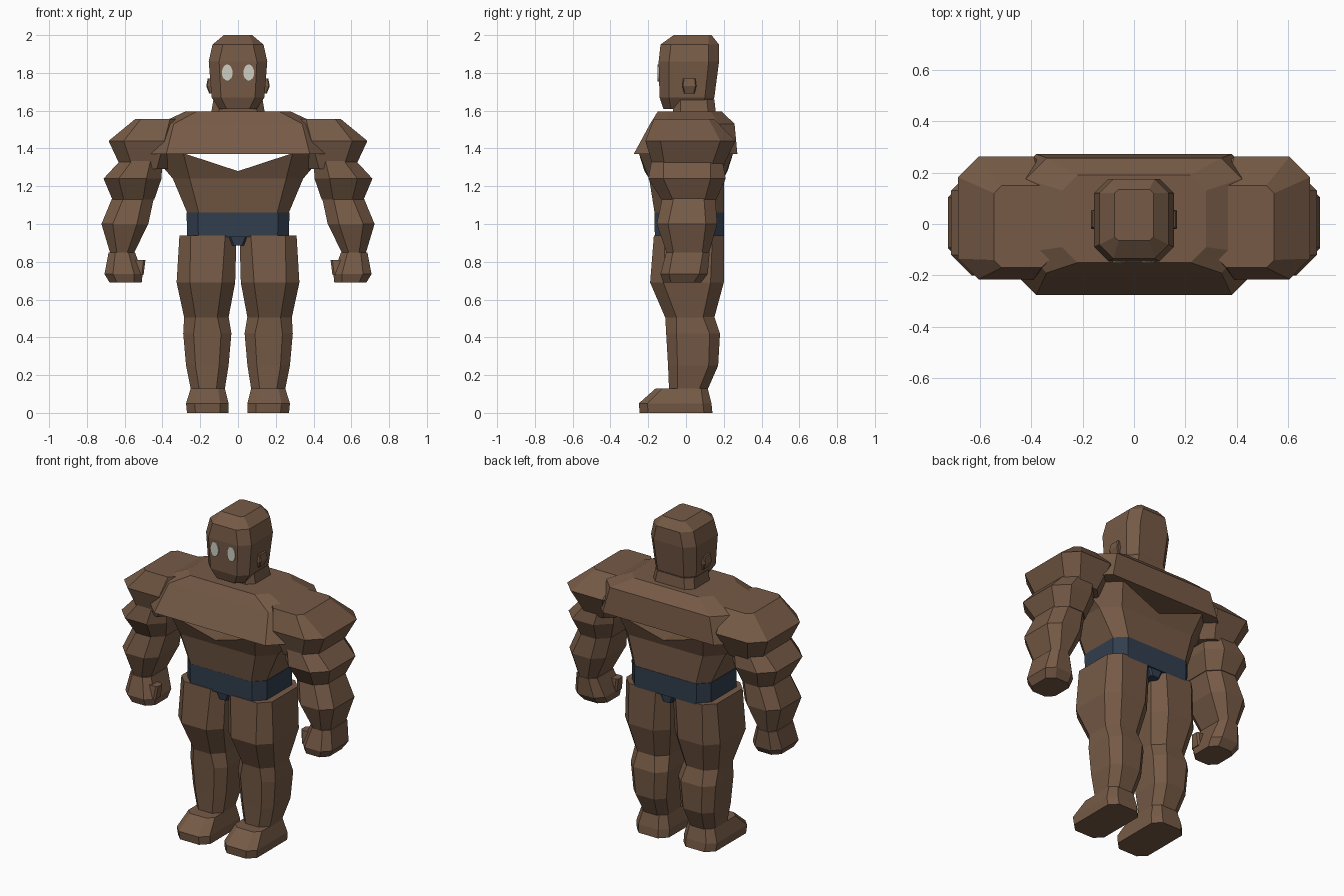
import bpy, bmesh, math
from mathutils import Matrix

cube = bpy.data.objects.get("Cube")
if cube:
    bpy.data.objects.remove(cube, do_unlink=True)


def material(name, r, g, b):
    mat = bpy.data.materials.new(name)
    mat.use_nodes = True
    mat.diffuse_color = (r, g, b, 1)
    mat.node_tree.nodes["Principled BSDF"].inputs["Base Color"].default_value = (r, g, b, 1)
    return mat


SKIN = material("brown skin", 0.18, 0.102, 0.061)
TRUNKS = material("dark blue cloth", 0.032, 0.048, 0.076)
EYE = material("pale eye", 0.62, 0.62, 0.54)


def finish(name, bm, mat):
    bmesh.ops.recalc_face_normals(bm, faces=bm.faces)
    mesh = bpy.data.meshes.new(name)
    bm.to_mesh(mesh)
    bm.free()
    mesh.materials.append(mat)
    obj = bpy.data.objects.new(name, mesh)
    bpy.context.collection.objects.link(obj)
    return obj


def ring_points(z, x0, x1, y0, y1, c):
    """Rectangle with chamfered corners, counter-clockwise."""
    return [(x0 + c, y0, z), (x1 - c, y0, z), (x1, y0 + c, z), (x1, y1 - c, z),
            (x1 - c, y1, z), (x0 + c, y1, z), (x0, y1 - c, z), (x0, y0 + c, z)]


def loft(name, rings, mat=SKIN, side=1):
    """Stack of rings (z, x0, x1, y0, y1, chamfer) skinned with flat faces."""
    bm = bmesh.new()
    loops = [[bm.verts.new((side * x, y, z)) for x, y, z in ring_points(*r)] for r in rings]
    for low, high in zip(loops, loops[1:]):
        for i in range(len(low)):
            j = (i + 1) % len(low)
            bm.faces.new((low[i], low[j], high[j], high[i]))
    bm.faces.new(loops[0])
    bm.faces.new(loops[-1])
    return finish(name, bm, mat)


def centred(z, half, y0, y1, c):
    return (z, -half, half, y0, y1, c)


# Head, neck and chest
loft("head", [centred(1.61, .10, -.12, .13, .04), centred(1.67, .14, -.14, .15, .05),
              centred(1.86, .155, -.145, .175, .055), centred(1.95, .135, -.135, .175, .055),
              centred(2.0, .075, -.065, .135, .015)])
loft("neck", [centred(1.57, .145, -.07, .16, .04), centred(1.66, .13, -.07, .15, .04)])
loft("chest", [centred(1.37, .465, -.277, .272, .085), centred(1.53, .42, -.19, .257, .08),
               centred(1.595, .28, -.15, .19, .06)])

# Abdomen flares up to the chest, with a V-shaped dip along its centre line
abdomen = loft("abdomen", [centred(1.05, .265, -.165, .20, .06), centred(1.24, .345, -.195, .20, .09),
                           centred(1.375, .46, -.25, .25, .17)])
bm = bmesh.new()
bm.from_mesh(abdomen.data)
bmesh.ops.bisect_plane(bm, geom=bm.verts[:] + bm.edges[:] + bm.faces[:],
                       plane_co=(0, 0, 0), plane_no=(1, 0, 0))
for v in bm.verts:
    if abs(v.co.x) < .001 and v.co.z > 1.3:
        v.co.z = 1.28
        v.co.y *= .88
bm.to_mesh(abdomen.data)
bm.free()

# Trunks
loft("trunks", [centred(.93, .27, -.165, .20, .06), centred(1.06, .272, -.167, .202, .06)], TRUNKS)
loft("trunks_crotch", [centred(.885, .03, -.15, .19, .01), centred(.96, .06, -.16, .195, .01)], TRUNKS)

for label, s in (("left", 1), ("right", -1)):
    # Arm
    loft(label + "_shoulder", [(1.29, .37, .615, -.17, .19, .06), (1.44, .31, .685, -.215, .262, .08),
                               (1.555, .33, .545, -.17, .15, .03)], side=s)
    loft(label + "_upper_arm", [(1.13, .443, .665, -.13, .16, .06), (1.24, .405, .712, -.20, .21, .08),
                                (1.35, .40, .61, -.18, .19, .06)], side=s)
    loft(label + "_forearm", [(.84, .554, .675, -.10, .12, .035), (1.0, .475, .723, -.155, .165, .06),
                              (1.14, .445, .665, -.125, .155, .06)], side=s)
    loft(label + "_hand", [(.69, .51, .68, -.12, .08, .04), (.735, .505, .707, -.135, .115, .045),
                           (.85, .545, .685, -.105, .125, .035)], side=s)
    loft(label + "_thumb", [(.73, .50, .56, -.10, -.03, .01), (.81, .49, .56, -.09, -.03, .01)], side=s)

    # Leg
    loft(label + "_thigh", [(.505, .05, .285, -.11, .15, .06), (.69, .015, .325, -.19, .20, .07),
                            (.94, .008, .31, -.17, .20, .06)], side=s)
    loft(label + "_calf", [(.125, .07, .25, -.09, .115, .045), (.25, .05, .275, -.095, .17, .05),
                           (.42, .035, .29, -.105, .18, .055), (.51, .05, .285, -.11, .15, .06)], side=s)
    loft(label + "_foot", [(0, .05, .27, -.245, .14, .045), (.05, .05, .275, -.25, .135, .045),
                           (.13, .07, .25, -.16, .115, .035)], side=s)

    # Ear
    loft(label + "_ear", [(1.69, .13, .152, -.01, .045, .005), (1.73, .13, .168, -.02, .055, .005),
                          (1.77, .13, .16, -.015, .05, .005)], side=s)

    # Eye: thin oval disc lying on the face
    bm = bmesh.new()
    bmesh.ops.create_cone(bm, cap_ends=True, segments=20, radius1=.028, radius2=.028, depth=.009)
    bmesh.ops.transform(bm, verts=bm.verts, matrix=Matrix.Translation((s * .057, -.146, 1.80))
                        @ Matrix.Diagonal((1, 1, 1.6, 1)) @ Matrix.Rotation(math.pi / 2, 4, 'X'))
    finish(label + "_eye", bm, EYE)
